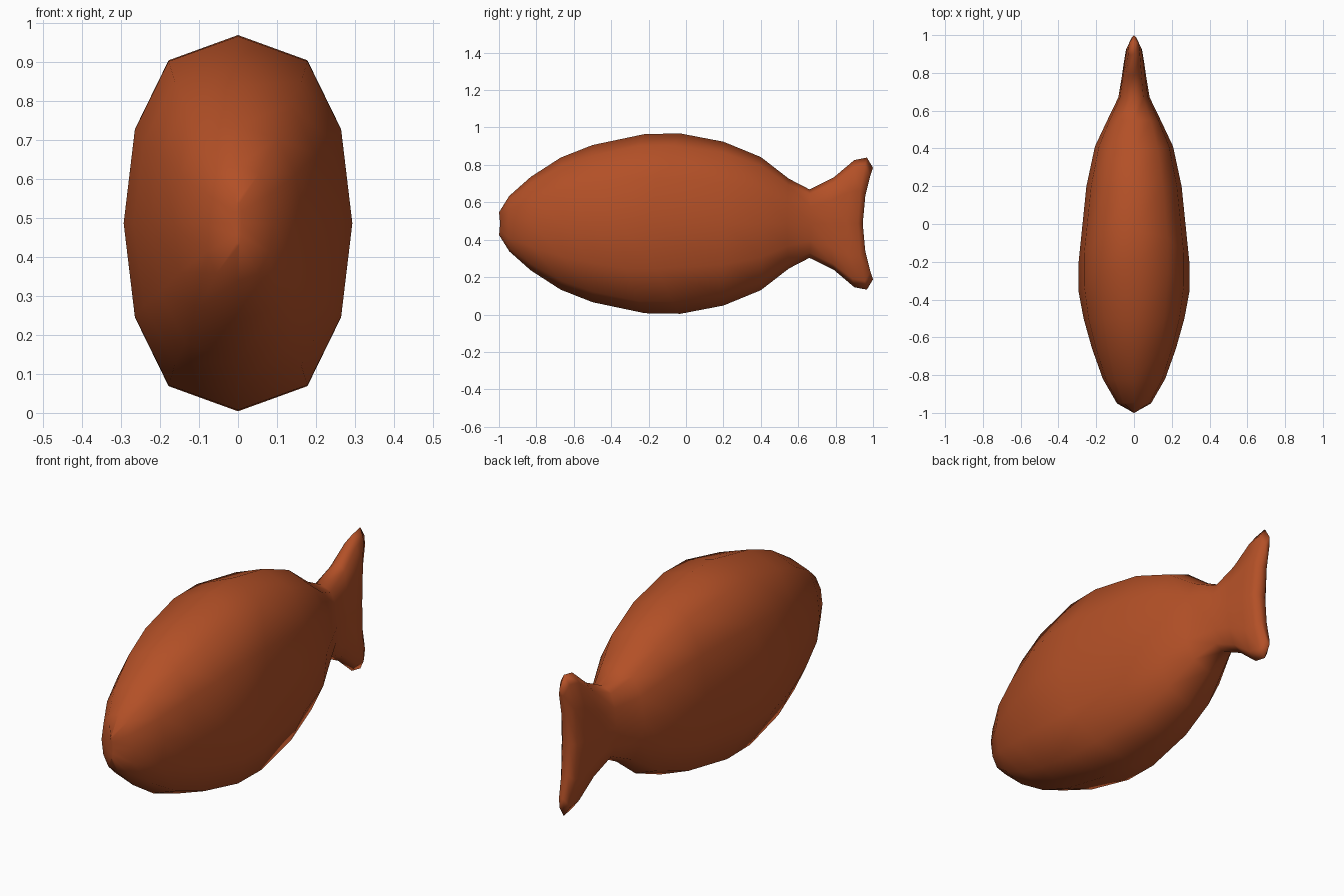
import bpy, bmesh, math

if "Cube" in bpy.data.objects:
    bpy.data.objects.remove(bpy.data.objects["Cube"])

CENTRE_Z = 0.486
SIDES = 12

# Lengthwise sections: y at top/bottom, y at the flanks, half width, half height
SECTIONS = [
    (-1.00, -0.995, 0.008, 0.06),
    (-0.945, -0.95, 0.09, 0.148),
    (-0.83, -0.82, 0.165, 0.25),
    (-0.67, -0.66, 0.222, 0.353),
    (-0.50, -0.50, 0.267, 0.42),
    (-0.22, -0.36, 0.293, 0.479),
    (-0.03, -0.20, 0.293, 0.482),
    (0.20, 0.20, 0.252, 0.438),
    (0.40, 0.41, 0.207, 0.356),
    (0.55, 0.54, 0.146, 0.24),
    (0.66, 0.67, 0.083, 0.183),
    (0.79, 0.77, 0.066, 0.247),
    (0.90, 0.86, 0.053, 0.34),
    (0.967, 0.92, 0.043, 0.353),
    (1.00, 0.945, 0.02, 0.298),
]


def make_ring(bm, y_tip, y_side, width, height):
    ring = []
    for k in range(SIDES):
        a = 2 * math.pi * k / SIDES
        c, s = math.cos(a), math.sin(a)
        x = width * math.copysign(abs(s) ** 0.72, s) if abs(s) > 1e-6 else 0
        y = y_side + (y_tip - y_side) * c * c
        ring.append(bm.verts.new((x, y, CENTRE_Z + height * c)))
    return ring


def close_end(bm, ring):
    # Ladder of faces joining the left and right halves of the ring
    half = SIDES // 2
    for k in range(half):
        quad = [ring[k], ring[k + 1], ring[(SIDES - k - 1) % SIDES], ring[(SIDES - k) % SIDES]]
        bm.faces.new(list(dict.fromkeys(quad)))


# Fish body and tail as one skinned surface
bm = bmesh.new()
rings = [make_ring(bm, *s) for s in SECTIONS]
for a, b in zip(rings, rings[1:]):
    for k in range(SIDES):
        n = (k + 1) % SIDES
        bm.faces.new((a[k], a[n], b[n], b[k]))
close_end(bm, rings[0])
close_end(bm, rings[-1])
bmesh.ops.recalc_face_normals(bm, faces=bm.faces)
for f in bm.faces:
    f.smooth = True

mesh = bpy.data.meshes.new("fish_body")
bm.to_mesh(mesh)
bm.free()
fish = bpy.data.objects.new("fish_body", mesh)
bpy.context.collection.objects.link(fish)

# Rust orange skin
skin = bpy.data.materials.new("rust_orange")
skin.diffuse_color = (0.45, 0.08, 0.02, 1)
skin.use_nodes = True
skin.node_tree.nodes["Principled BSDF"].inputs["Base Color"].default_value = skin.diffuse_color
mesh.materials.append(skin)
